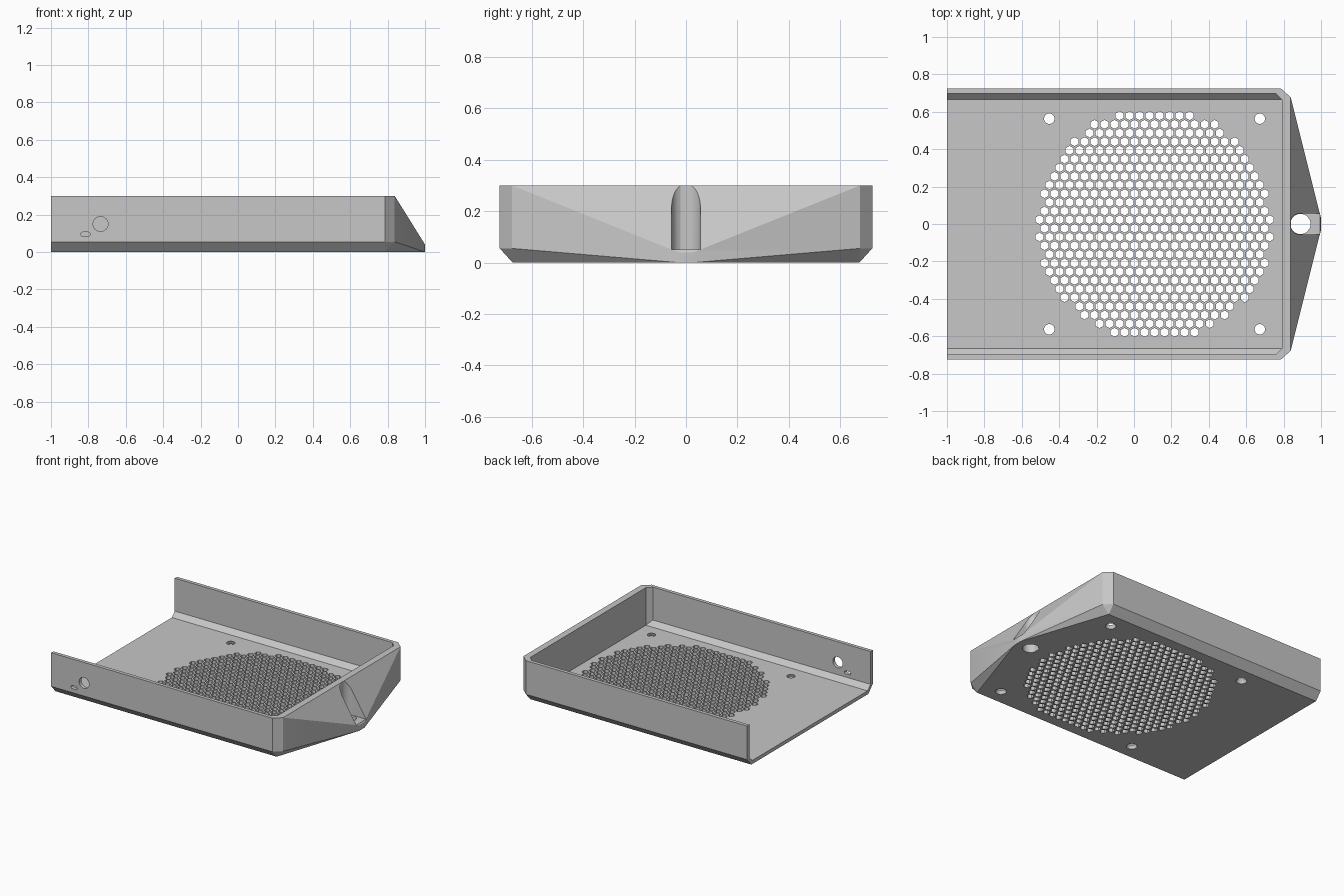
import bpy, bmesh, math
from mathutils import Matrix, Vector

cube = bpy.data.objects.get("Cube")
if cube:
    bpy.data.objects.remove(cube, do_unlink=True)

# Main dimensions
TOP, FLOOR = 0.30, 0.026
CENTRE_X, PITCH = 0.11, 0.0535

grey = bpy.data.materials.new("plain grey")
grey.use_nodes = True
colour = (0.57, 0.57, 0.57, 1)
grey.diffuse_color = colour
grey.node_tree.nodes["Principled BSDF"].inputs["Base Color"].default_value = colour


def hull(bm, points):
    """Add the convex solid around the points."""
    verts = [bm.verts.new(p) for p in points]
    result = bmesh.ops.convex_hull(bm, input=verts)
    unused = {v for v in result["geom_interior"] + result["geom_unused"]
              if isinstance(v, bmesh.types.BMVert) and not v.link_faces}
    bmesh.ops.delete(bm, geom=list(unused), context="VERTS")


def circle(x, y, r, n=24, turn=0.0):
    return [(x + r * math.cos(turn + math.tau * i / n),
             y + r * math.sin(turn + math.tau * i / n)) for i in range(n)]


def at(plan, *heights):
    return [(x, y, z) for z in heights for x, y in plan]


def mirrored(half):
    return half + [(x, -y) for x, y in half]


def make(name, bm):
    bmesh.ops.dissolve_limit(bm, angle_limit=0.005, verts=bm.verts[:], edges=bm.edges[:])
    bmesh.ops.recalc_face_normals(bm, faces=bm.faces[:])
    mesh = bpy.data.meshes.new(name)
    bm.to_mesh(mesh)
    bm.free()
    mesh.materials.append(grey)
    obj = bpy.data.objects.new(name, mesh)
    bpy.context.collection.objects.link(obj)
    return obj


def cut(target, cutter):
    cutter.hide_render = True
    mod = target.modifiers.new("cut", "BOOLEAN")
    mod.operation, mod.solver, mod.object = "DIFFERENCE", "MANIFOLD", cutter
    bpy.context.view_layer.objects.active = target
    bpy.ops.object.modifier_apply(modifier=mod.name)
    bpy.data.objects.remove(cutter, do_unlink=True)


# Chamfered shell drawn out to a narrow nose
bm = bmesh.new()
rim = mirrored([(-1, 0.725), (0.785, 0.725), (0.838, 0.677)])
base = mirrored([(-1, 0.675), (0.785, 0.675)])
tip = mirrored([(1, 0.03)])
hull(bm, at(rim, 0.055, TOP) + at(base, 0) + at(tip, 0, 0.04))
tray = make("tray", bm)

# Open-ended cavity, and the screw recess in the nose
bm = bmesh.new()
inner = mirrored([(-1.1, 0.699), (0.757, 0.699), (0.79, 0.665)])
inner_base = mirrored([(-1.1, 0.665), (0.79, 0.665)])
hull(bm, at(inner, 0.06, 0.4) + at(inner_base, FLOOR))
recess = [(max(x, 0.838), y) for x, y in circle(0.89, 0, 0.056, 32)]
hull(bm, at(recess + mirrored([(1.1, 0.056)]), 0.05, 0.4))
cut(tray, make("cavity_cutter", bm))

# Round grille of hexagonal holes
bm = bmesh.new()
for row in range(26):
    dy = (row - 12.5) * math.sqrt(0.75)
    for col in range(-12, 13):
        dx = col + 0.5 * (row % 2)
        if math.hypot(dx, dy) < 11.7:
            hexagon = circle(CENTRE_X + dx * PITCH, dy * PITCH, 0.0238, 6, math.pi / 6)
            hull(bm, at(hexagon, -0.05, 0.05))

# Countersunk mounting holes
for x in (CENTRE_X - 0.563, CENTRE_X + 0.563):
    for y in (-0.563, 0.563):
        hull(bm, at(circle(x, y, 0.037), -0.002) + at(circle(x, y, 0.02), 0.018, 0.05))

# Screw hole through the nose
hull(bm, at([(max(x, 0.84), y) for x, y in circle(0.89, 0, 0.054, 32)], -0.05, 0.08))

# Round port and small slot through the front wall
stand = Matrix.Rotation(math.pi / 2, 3, "X")
port = circle(-0.735, 0.15, 0.04)
slot = circle(-0.83, 0.095, 0.011, 16) + circle(-0.801, 0.095, 0.011, 16)
for plan in (port, slot):
    hull(bm, [stand @ Vector(p) for p in at(plan, 0.65, 0.8)])
cut(tray, make("hole_cutter", bm))

# Crisp edges with smooth round holes
bpy.ops.object.select_all(action="DESELECT")
tray.select_set(True)
bpy.context.view_layer.objects.active = tray
bpy.ops.object.shade_smooth_by_angle(angle=math.radians(20))
